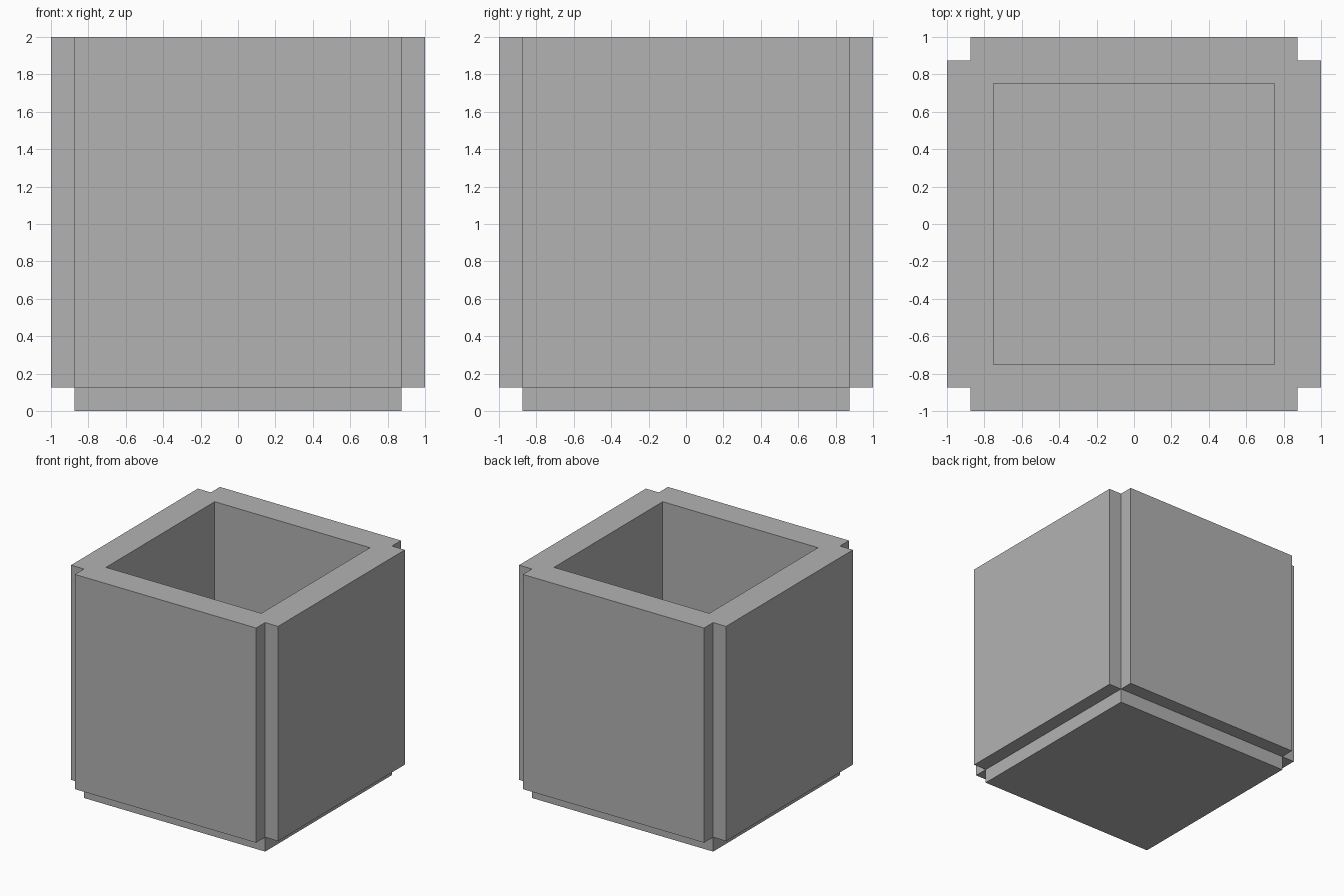
import bpy, bmesh
from mathutils import Matrix, Vector

if "Cube" in bpy.data.objects:
    bpy.data.objects.remove(bpy.data.objects["Cube"])

PANEL = 0.125                      # panel thickness, also the notch size
CORE = 1 - PANEL                   # half width of the core
FLOOR = 0.25                       # height of the cavity floor

grey = bpy.data.materials.new("grey")
grey.diffuse_color = (0.448, 0.448, 0.448, 1)
grey.use_nodes = True
grey.node_tree.nodes["Principled BSDF"].inputs["Base Color"].default_value = grey.diffuse_color

# Core block
bm = bmesh.new()
size = Matrix.Diagonal((2 * CORE, 2 * CORE, 2 - PANEL, 1))
bmesh.ops.create_cube(bm, size=1, matrix=Matrix.Translation((0, 0, 1 + PANEL / 2)) @ size)
bm.normal_update()
top = next(f for f in bm.faces if f.normal.z > 0.5)
outer = [f for f in bm.faces if f is not top]

# Open cavity with a square rim
bmesh.ops.inset_region(bm, faces=[top], thickness=PANEL, use_even_offset=True)
cavity = bmesh.ops.extrude_discrete_faces(bm, faces=[top])["faces"][0]
for v in cavity.verts:
    v.co.z = FLOOR

# Raised panels on the four sides and the bottom, leaving notched edges
for face in bmesh.ops.extrude_discrete_faces(bm, faces=outer)["faces"]:
    face.normal_update()
    shift = Vector(face.normal) * PANEL
    bmesh.ops.translate(bm, verts=face.verts[:], vec=shift)

bm.normal_update()
mesh = bpy.data.meshes.new("open_box")
bm.to_mesh(mesh)
bm.free()
mesh.materials.append(grey)
box = bpy.data.objects.new("open_box", mesh)
bpy.context.collection.objects.link(box)
